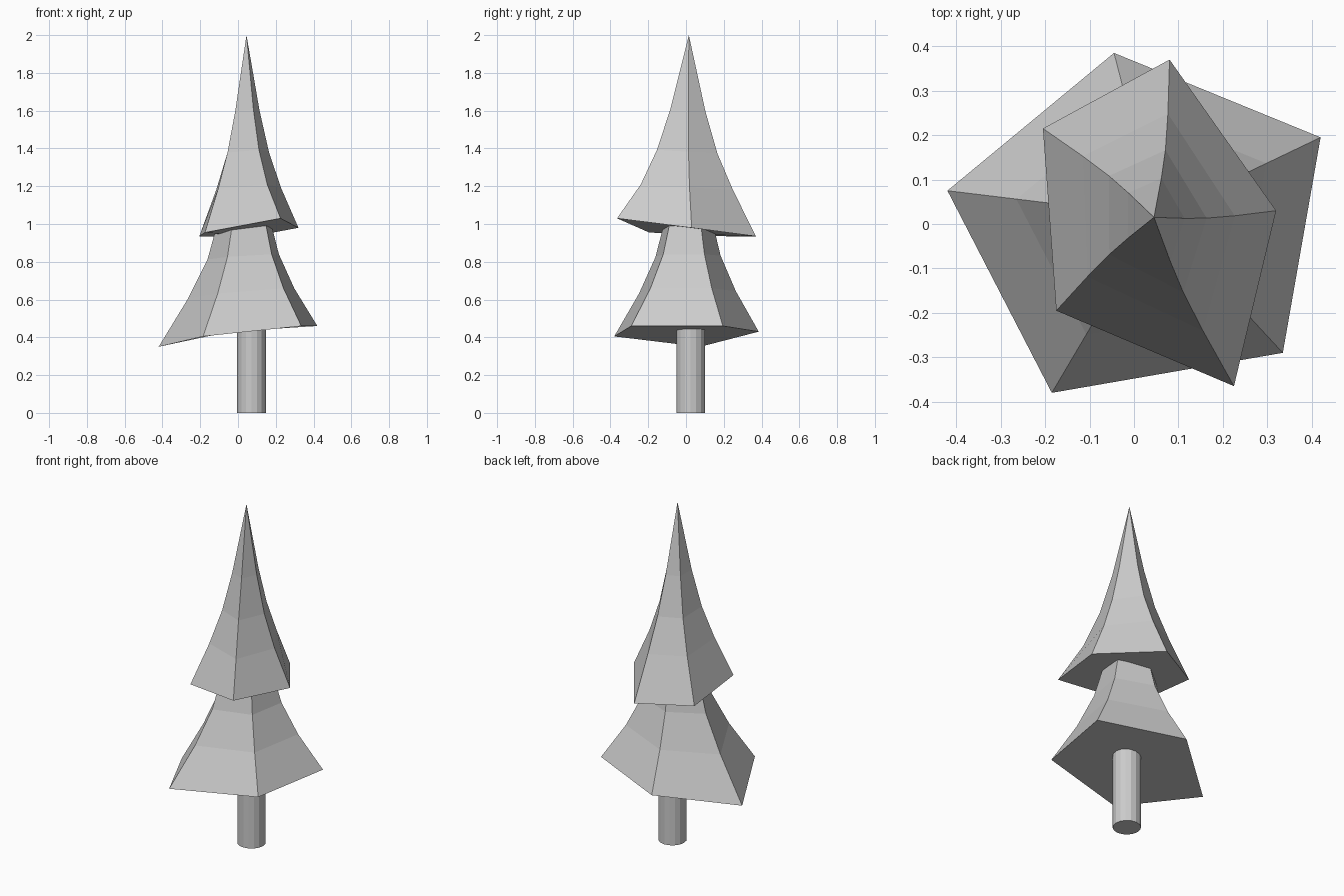
import bpy
import bmesh
from math import cos, sin, radians
from mathutils import Vector

old = bpy.data.objects.get("Cube")
if old:
    bpy.data.objects.remove(old, do_unlink=True)

grey = bpy.data.materials.new("light_grey")
grey.use_nodes = True
colour = (0.6, 0.6, 0.6, 1)
grey.diffuse_color = colour
grey.node_tree.nodes["Principled BSDF"].inputs["Base Color"].default_value = colour


def finish(bm, name):
    bmesh.ops.recalc_face_normals(bm, faces=bm.faces)
    mesh = bpy.data.meshes.new(name)
    bm.to_mesh(mesh)
    bm.free()
    mesh.materials.append(grey)
    obj = bpy.data.objects.new(name, mesh)
    bpy.context.collection.objects.link(obj)
    return obj


def foliage(name, corners, centre, rings, tip=None):
    """Tilted five-sided skirt; rings hold (scale, height, tilt kept, twist)."""
    bm = bmesh.new()
    c = Vector(centre)
    mean = sum(p[2] for p in corners) / len(corners)
    loops = [[bm.verts.new(p) for p in corners]]
    for scale, height, tilt, twist in rings:
        a = radians(twist)
        loop = []
        for x, y, z in corners:
            dx, dy = (x - c.x) * scale, (y - c.y) * scale
            loop.append(bm.verts.new((c.x + dx * cos(a) - dy * sin(a),
                                      c.y + dx * sin(a) + dy * cos(a),
                                      height + (z - mean) * tilt)))
        loops.append(loop)
    n = len(corners)
    for low, high in zip(loops, loops[1:]):
        for i in range(n):
            j = (i + 1) % n
            bm.faces.new((low[i], low[j], high[j], high[i]))
    bm.faces.new(loops[0])
    if tip:
        top = bm.verts.new((c.x, c.y, tip))
        for i in range(n):
            bm.faces.new((loops[-1][i], loops[-1][(i + 1) % n], top))
    else:
        bm.faces.new(loops[-1])
    return finish(bm, name)


# Lower skirt of foliage
foliage("lower_foliage",
        [(-0.42, 0.075, 0.35), (-0.185, -0.38, 0.405), (0.335, -0.29, 0.46),
         (0.42, 0.195, 0.46), (-0.045, 0.385, 0.43)],
        (0.05, 0.018),
        [(0.67, 0.64, 0.5, 0), (0.45, 0.83, 0.25, 0), (0.34, 1.0, 0, 0)])

# Upper pointed foliage
foliage("upper_foliage",
        [(-0.205, 0.215, 0.935), (-0.175, -0.195, 0.955), (0.225, -0.365, 1.03),
         (0.32, 0.03, 0.98), (0.08, 0.37, 0.935)],
        (0.045, 0.015),
        [(0.66, 1.19, 0.3, -2), (0.43, 1.38, 0.2, -4), (0.25, 1.6, 0.1, -5)],
        tip=2.0)

# Trunk
bm = bmesh.new()
bmesh.ops.create_cone(bm, cap_ends=True, segments=16, radius1=0.076,
                      radius2=0.076, depth=0.5)
bmesh.ops.translate(bm, verts=bm.verts, vec=(0.071, 0.025, 0.25))
finish(bm, "trunk")
